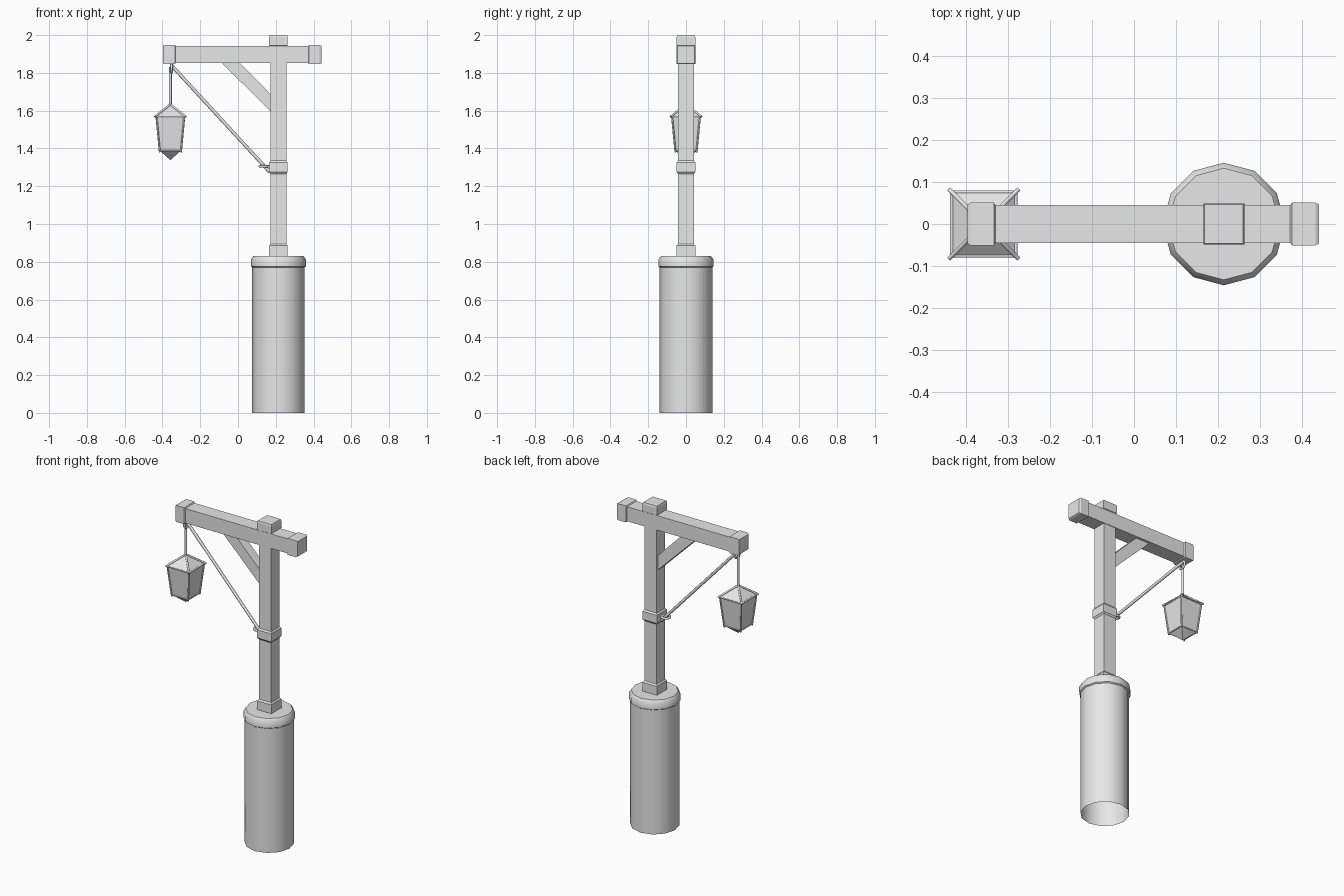
import bpy, bmesh, math
from mathutils import Vector, Matrix

cube = bpy.data.objects.get("Cube")
if cube:
    bpy.data.objects.remove(cube, do_unlink=True)

grey = bpy.data.materials.new("light_grey")
grey.use_nodes = True
grey.diffuse_color = (0.8, 0.8, 0.8, 1)
grey.node_tree.nodes["Principled BSDF"].inputs["Base Color"].default_value = (0.8, 0.8, 0.8, 1)

POST_X, LAMP_X, BEAM_Z = 0.214, -0.358, 1.897


def finish(name, bm, smooth=None):
    """Turn a bmesh into a named object with the shared material."""
    bmesh.ops.recalc_face_normals(bm, faces=bm.faces)
    mesh = bpy.data.meshes.new(name)
    bm.to_mesh(mesh)
    bm.free()
    mesh.materials.append(grey)
    ob = bpy.data.objects.new(name, mesh)
    bpy.context.collection.objects.link(ob)
    if smooth:
        bpy.ops.object.select_all(action='DESELECT')
        ob.select_set(True)
        bpy.context.view_layer.objects.active = ob
        bpy.ops.object.shade_smooth_by_angle(angle=math.radians(smooth))
    return ob


def loft(bm, profile, sides, phase=0.0, cap_start=True, cap_end=True):
    """Stack regular rings (height, radius) and bridge them along z."""
    rings = []
    for z, r in profile:
        angles = [phase + 2 * math.pi * i / sides for i in range(sides)]
        rings.append([bm.verts.new((r * math.cos(a), r * math.sin(a), z)) for a in angles])
    for low, high in zip(rings, rings[1:]):
        for i in range(sides):
            j = (i + 1) % sides
            bm.faces.new((low[i], low[j], high[j], high[i]))
    if cap_start:
        bm.faces.new(rings[0][::-1])
    if cap_end:
        bm.faces.new(rings[-1])


def square(profile):
    """Convert half-widths to corner radii."""
    return [(z, h * math.sqrt(2)) for z, h in profile]


def rod(bm, a, b, radius, sides=8):
    a, b = Vector(a), Vector(b)
    d = b - a
    m = Matrix.Translation((a + b) / 2) @ d.to_track_quat('Z', 'Y').to_matrix().to_4x4()
    bmesh.ops.create_cone(bm, cap_ends=True, segments=sides, radius1=radius,
                          radius2=radius, depth=d.length, matrix=m)


def ring(name, centre, rotation, major=0.023, minor=0.007):
    bpy.ops.mesh.primitive_torus_add(location=centre, rotation=rotation, major_segments=16,
                                     minor_segments=8, major_radius=major, minor_radius=minor)
    ob = bpy.context.object
    ob.name = name
    ob.data.materials.append(grey)
    bpy.ops.object.shade_smooth_by_angle(angle=math.radians(60))


# Round pedestal, open below, with a bevelled collar
bm = bmesh.new()
loft(bm, [(0, 0.139), (0.775, 0.139)], 12, cap_start=False, cap_end=False)
finish("pedestal", bm, 35).location.x = POST_X
bm = bmesh.new()
loft(bm, [(0.77, 0.138), (0.776, 0.146), (0.812, 0.146), (0.83, 0.133)], 12, cap_start=False)
finish("pedestal_collar", bm, 35).location.x = POST_X

# Square post with raised bands
T, B = 0.042, 0.049
bm = bmesh.new()
loft(bm, square([(0.825, B), (0.885, B), (0.895, T), (1.265, T), (1.275, B), (1.325, B),
                 (1.335, T), (1.94, T), (1.945, B), (1.99, B), (2.0, 0.046)]), 4, math.pi / 4)
finish("post", bm).location.x = POST_X

# Cross beam with thicker ends
bm = bmesh.new()
loft(bm, square([(-0.397, 0.046), (-0.389, 0.051), (-0.334, 0.051), (-0.33, 0.045),
                 (0.372, 0.045), (0.376, 0.051), (0.432, 0.051), (0.441, 0.046)]), 4, math.pi / 4)
bm.transform(Matrix.Translation((0, 0, BEAM_Z)) @ Matrix.Rotation(math.pi / 2, 4, 'Y'))
finish("cross_beam", bm)

# Diagonal brace between post and beam
bm = bmesh.new()
outline = [(-0.09, 1.856), (0.006, 1.856), (0.18, 1.68), (0.18, 1.59)]
face = bm.faces.new([bm.verts.new((x, -0.03, z)) for x, z in outline])
extruded = bmesh.ops.extrude_face_region(bm, geom=[face])["geom"]
bmesh.ops.translate(bm, vec=(0, 0.06, 0),
                    verts=[v for v in extruded if isinstance(v, bmesh.types.BMVert)])
finish("brace", bm)

# Rope from the beam end down to the post, and its two rings
bm = bmesh.new()
rod(bm, (-0.352, 0, 1.84), (0.168, 0, 1.275), 0.009)
finish("rope", bm, 50)
bm = bmesh.new()
rod(bm, (LAMP_X, 0, 1.83), (LAMP_X, 0, 1.62), 0.008)
finish("hanging_rope", bm, 50)
ring("beam_ring", (-0.352, 0, 1.825), (0, math.pi / 2, 0))
ring("post_ring", (0.138, 0, 1.305), (0, 0, 0))

# Lantern body, tapered with a pointed underside
bm = bmesh.new()
loft(bm, square([(1.34, 0.002), (1.388, 0.056), (1.57, 0.074)]), 4, math.pi / 4)
finish("lantern_body", bm).location.x = LAMP_X

# Lantern roof
bm = bmesh.new()
loft(bm, square([(1.568, 0.078), (1.63, 0.005)]), 4, math.pi / 4)
finish("lantern_roof", bm).location.x = LAMP_X

# Lantern frame: hips, eaves, corner bars and lower rim
bm = bmesh.new()
corners = [(1, 1), (-1, 1), (-1, -1), (1, -1)]
for (x, y), (u, v) in zip(corners, corners[1:] + corners[:1]):
    rod(bm, (x * 0.082, y * 0.082, 1.568), (0, 0, 1.634), 0.006, 6)
    rod(bm, (x * 0.076, y * 0.076, 1.568), (u * 0.076, v * 0.076, 1.568), 0.005, 6)
    rod(bm, (x * 0.074, y * 0.074, 1.568), (x * 0.056, y * 0.056, 1.38), 0.005, 6)
    rod(bm, (x * 0.056, y * 0.056, 1.388), (u * 0.056, v * 0.056, 1.388), 0.004, 6)
finish("lantern_frame", bm, 65).location.x = LAMP_X
